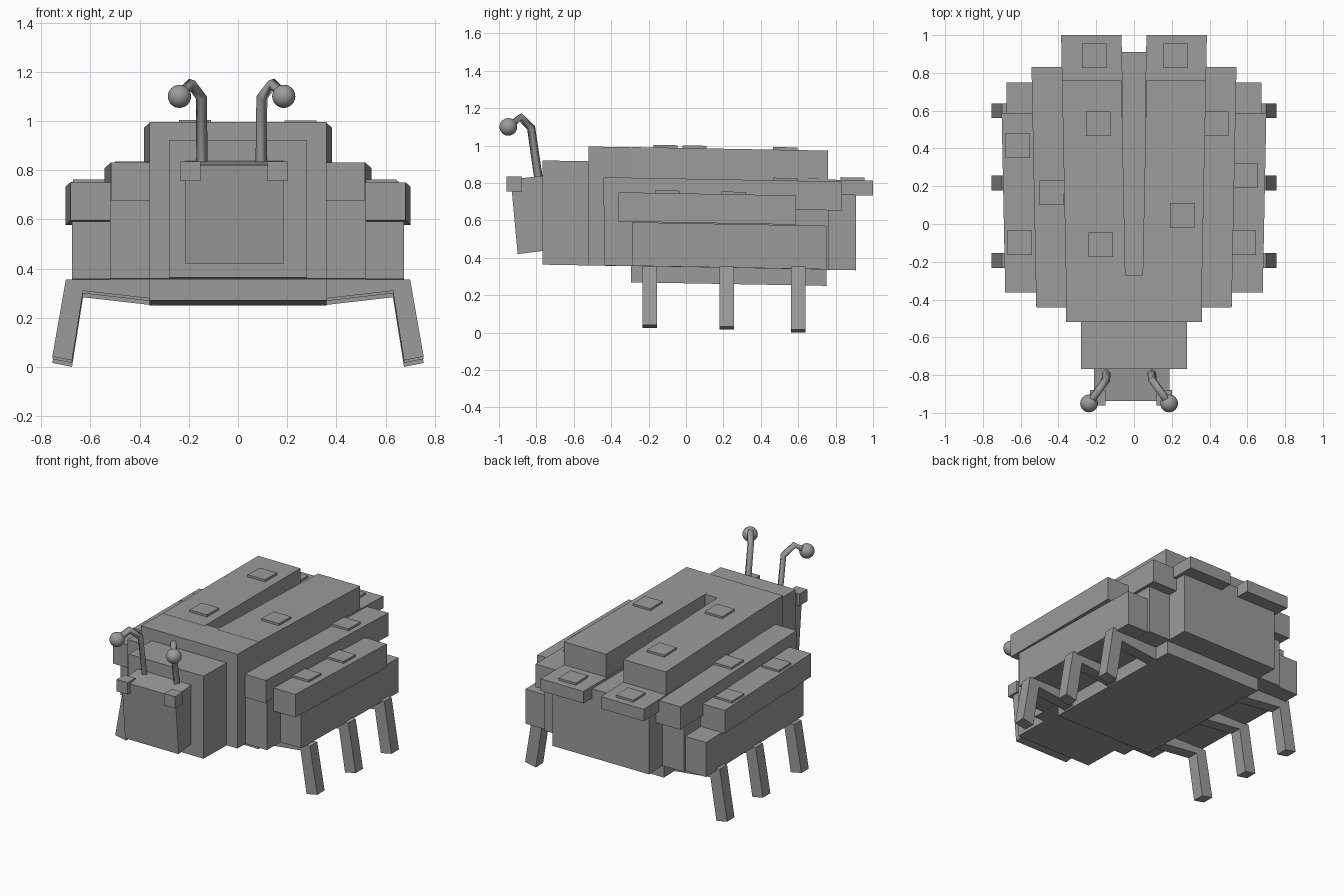
import bpy, bmesh, math
from mathutils import Vector

if "Cube" in bpy.data.objects:
    bpy.data.objects.remove(bpy.data.objects["Cube"])

grey = bpy.data.materials.new("plain_grey")
grey.diffuse_color = (0.33, 0.33, 0.33, 1)
grey.use_nodes = True
grey.node_tree.nodes["Principled BSDF"].inputs["Base Color"].default_value = grey.diffuse_color
SLOPE = 0.018   # the whole body sinks gently towards the back
YAW = 0.02      # wing cases splay outwards towards the back


def finish(name, bm):
    bmesh.ops.recalc_face_normals(bm, faces=bm.faces)
    me = bpy.data.meshes.new(name)
    bm.to_mesh(me)
    bm.free()
    me.materials.append(grey)
    ob = bpy.data.objects.new(name, me)
    bpy.context.collection.objects.link(ob)
    return ob


def box(name, x, y, z, splay=0.0, slope=SLOPE):
    """Box from ranges, sheared to follow the slope and splay of the body."""
    bm = bmesh.new()
    bmesh.ops.create_cube(bm, size=1)
    for v in bm.verts:
        px, py, pz = (r[0] if c < 0 else r[1] for r, c in zip((x, y, z), v.co))
        v.co = (px + splay * (py + 0.3), py, pz - slope * py)
    return finish(name, bm)


def prism(name, profile, axis, lo, hi):
    """Extrude a 2D profile along x (profile is y,z) or y (profile is x,z)."""
    bm = bmesh.new()
    place = (lambda a, b, t: (t, a, b)) if axis == 'x' else (lambda a, b, t: (a, t, b))
    ends = [[bm.verts.new(place(a, b, t)) for a, b in profile] for t in (lo, hi)]
    for ring in ends:
        bm.faces.new(ring)
    n = len(profile)
    for i in range(n):
        j = (i + 1) % n
        bm.faces.new((ends[0][i], ends[0][j], ends[1][j], ends[1][i]))
    return finish(name, bm)


def span(side, a, b):
    return (a, b) if side > 0 else (-b, -a)


# Central body, hood, neck and belly plate
box("body", (-0.36, 0.36), (-0.5, 0.91), (0.35, 0.815))
box("hood", (-0.36, 0.36), (-0.52, -0.27), (0.35, 0.986))
box("neck", (-0.28, 0.28), (-0.768, -0.5), (0.35, 0.907))
box("middle_body", (-0.52, 0.52), (-0.435, 0.765), (0.351, 0.68))
box("wide_body", (-0.675, 0.675), (-0.29, 0.75), (0.352, 0.585))
box("belly_plate", (-0.36, 0.36), (-0.295, 0.75), (0.264, 0.352))

# Stepped wing cases and tail flaps
for s, n in ((-1, "left"), (1, "right")):
    box(n + "_upper_wing", span(s, 0.045, 0.36), (-0.29, 0.76), (0.833, 0.987), s * YAW)
    box(n + "_upper_wing_base", span(s, 0.05, 0.359), (-0.29, 0.6), (0.8, 0.84), s * YAW)
    box(n + "_middle_wing", span(s, 0.3, 0.52), (-0.442, 0.832), (0.668, 0.823), s * YAW)
    box(n + "_lower_wing", span(s, 0.48, 0.683), (-0.362, 0.587), (0.588, 0.744), s * YAW)
    box(n + "_tail_flap", span(s, 0.04, 0.36), (0.56, 1.0), (0.751, 0.832), s * YAW)

# Raised square spots: x, y, height of the surface below
spots = [(-0.19, 0.53, 0.987), (-0.175, -0.11, 0.987), (0.255, 0.045, 0.987),
         (-0.21, 0.89, 0.832), (0.22, 0.89, 0.832),
         (-0.435, 0.165, 0.823), (0.435, 0.53, 0.823),
         (-0.615, 0.415, 0.744), (-0.605, -0.1, 0.744),
         (0.59, 0.255, 0.744), (0.58, -0.1, 0.744)]
for x, y, z in spots:
    box("spot", (x - 0.065, x + 0.065), (y - 0.065, y + 0.065), (z - 0.01, z + 0.014))

# Bent legs
leg = [(0.34, 0.262), (0.63, 0.295), (0.675, 0.012), (0.755, 0.028), (0.70, 0.355), (0.34, 0.355)]
for s in (-1, 1):
    for y, dz in ((-0.193, 0.014), (0.217, 0.004), (0.6, -0.012)):
        prism("leg", [(s * x, z + dz if z < 0.3 else z) for x, z in leg],
              'y', y - 0.039, y + 0.039)

# Leaning head with cube eyes
prism("head", [(-0.9, 0.42), (-0.765, 0.437), (-0.765, 0.838), (-0.937, 0.82)], 'x', -0.213, 0.187)
for x in (-0.193, 0.16):
    box("eye", (x - 0.041, x + 0.041), (-0.96, -0.878), (0.755, 0.835), slope=0)

# Antennae with round tips
path = [(0.12, -0.785, 0.80), (0.123, -0.828, 1.095), (0.165, -0.885, 1.152), (0.212, -0.95, 1.10)]
for s in (-1, 1):
    pts = [Vector((-0.026 + s * x, y, z)) for x, y, z in path]
    curve = bpy.data.curves.new("antenna", 'CURVE')
    curve.dimensions = '3D'
    curve.bevel_depth = 0.023
    curve.bevel_resolution = 0
    curve.use_fill_caps = True
    spline = curve.splines.new('POLY')
    spline.points.add(len(pts) - 1)
    for p, co in zip(spline.points, pts):
        p.co = (*co, 1)
    curve.materials.append(grey)
    bpy.context.collection.objects.link(bpy.data.objects.new("antenna", curve))

    bm = bmesh.new()
    bmesh.ops.create_uvsphere(bm, u_segments=24, v_segments=16, radius=0.047)
    bmesh.ops.translate(bm, verts=bm.verts, vec=pts[-1])
    for f in bm.faces:
        f.smooth = True
    finish("antenna_tip", bm)
